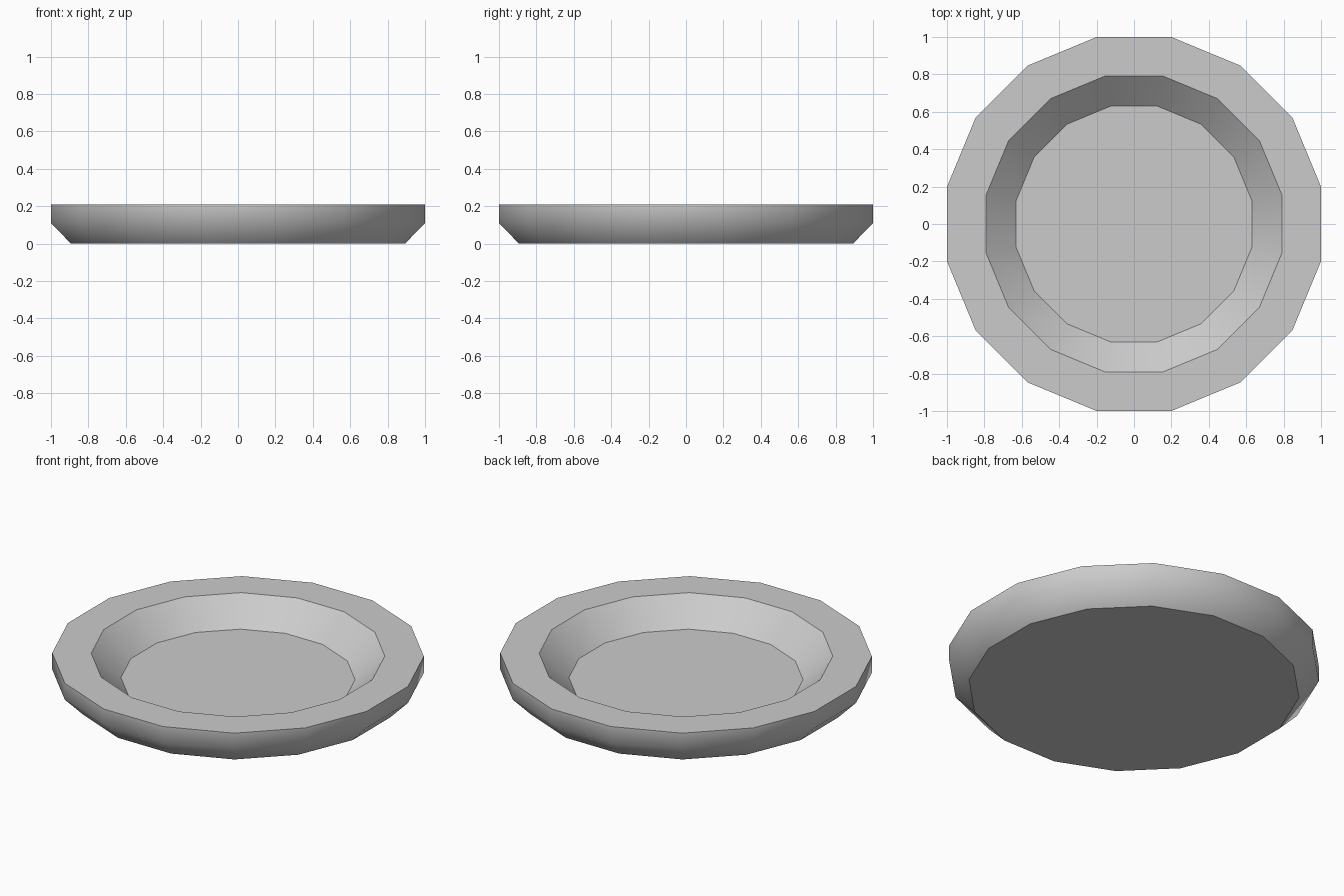
import bpy, bmesh, math

if "Cube" in bpy.data.objects:
    bpy.data.objects.remove(bpy.data.objects["Cube"])

SIDES = 16
# profile: (half width across flats, height), from underside round to dish floor
PROFILE = [(0.893, 0.0), (1.0, 0.11), (1.0, 0.21), (0.79, 0.21), (0.63, 0.065)]

bm = bmesh.new()


def ring(half_width, z):
    r = half_width / math.cos(math.pi / SIDES)
    angles = [(i + 0.5) * math.tau / SIDES for i in range(SIDES)]
    return [bm.verts.new((r * math.cos(a), r * math.sin(a), z)) for a in angles]


# lathed rim and walls
rings = [ring(*p) for p in PROFILE]
for low, high in zip(rings, rings[1:]):
    for i in range(SIDES):
        j = (i + 1) % SIDES
        bm.faces.new((low[i], low[j], high[j], high[i]))

# flat underside and dish floor
bm.faces.new(rings[0][::-1])
bm.faces.new(rings[-1])
bm.normal_update()

# walls shade smoothly, level faces keep crisp borders
for f in bm.faces:
    f.smooth = True
for e in bm.edges:
    level = [abs(f.normal.z) > 0.99 for f in e.link_faces]
    e.smooth = level[0] == level[1]

mesh = bpy.data.meshes.new("plate")
bm.to_mesh(mesh)
bm.free()
plate = bpy.data.objects.new("plate", mesh)
bpy.context.collection.objects.link(plate)
